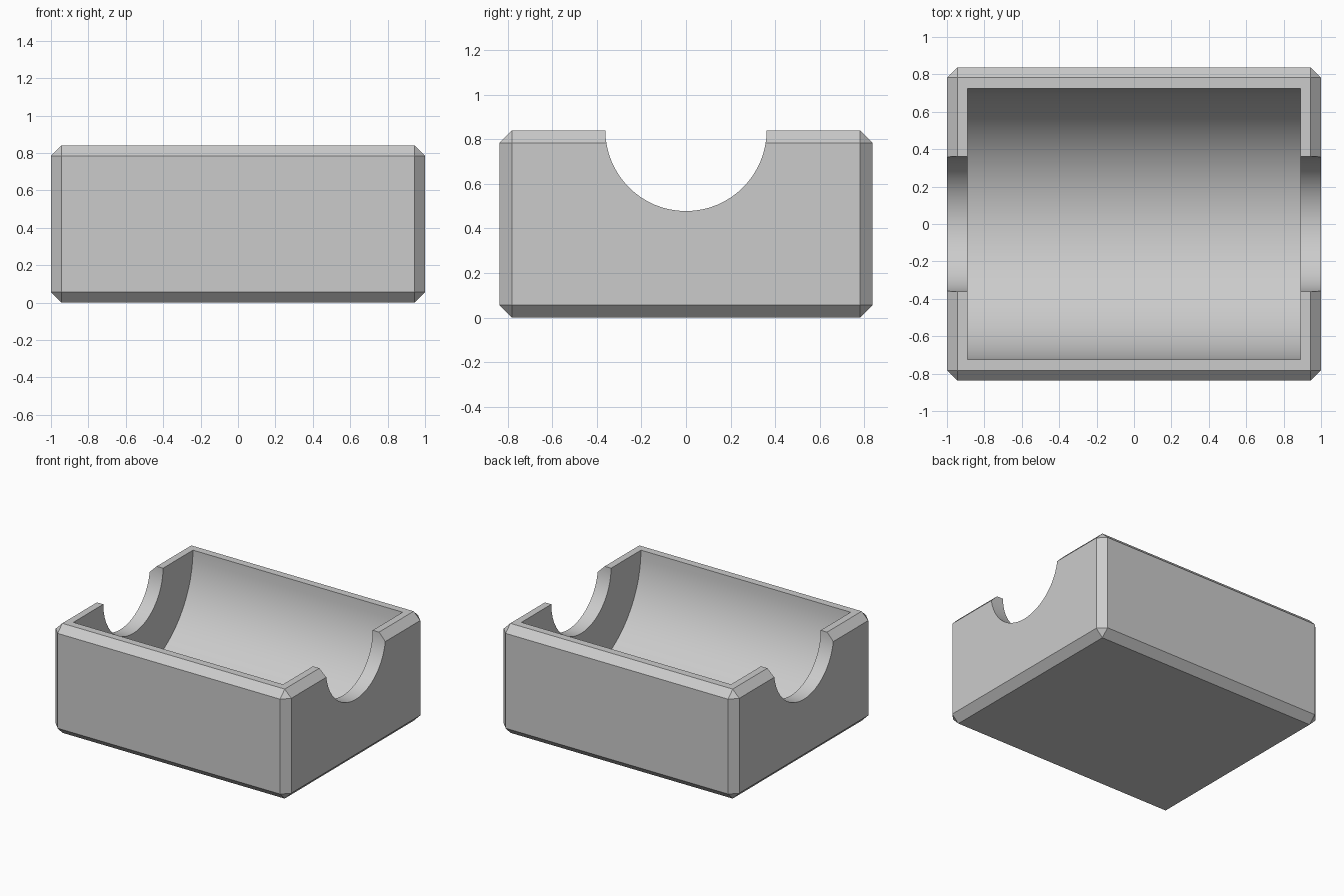
import bpy
import bmesh
import math
from mathutils import Matrix

LENGTH, DEPTH, HEIGHT = 2.0, 1.676, 0.84
CHAMFER = 0.056

cube = bpy.data.objects.get("Cube")
if cube:
    bpy.data.objects.remove(cube, do_unlink=True)

grey = bpy.data.materials.new("plain grey")
grey.use_nodes = True
colour = (0.6, 0.6, 0.6, 1)
grey.diffuse_color = colour
grey.node_tree.nodes["Principled BSDF"].inputs["Base Color"].default_value = colour


def add_object(name, bm):
    mesh = bpy.data.meshes.new(name)
    bm.to_mesh(mesh)
    bm.free()
    mesh.materials.append(grey)
    obj = bpy.data.objects.new(name, mesh)
    bpy.context.collection.objects.link(obj)
    return obj


def add_cutter(name, radius, length):
    """Cylinder along x, centred on the top face of the block."""
    bm = bmesh.new()
    place = Matrix.Translation((0, 0, HEIGHT)) @ Matrix.Rotation(math.pi / 2, 4, "Y")
    bmesh.ops.create_cone(bm, cap_ends=True, segments=64, radius1=radius,
                          radius2=radius, depth=length, matrix=place)
    obj = add_object(name, bm)
    obj.hide_render = True
    obj.hide_set(True)
    return obj


# Chamfered block
bm = bmesh.new()
bmesh.ops.create_cube(bm, size=1, matrix=Matrix.Translation((0, 0, HEIGHT / 2))
                      @ Matrix.Diagonal((LENGTH, DEPTH, HEIGHT, 1)))
bmesh.ops.bevel(bm, geom=bm.edges[:], offset=CHAMFER, segments=1, affect="EDGES")
cradle = add_object("cradle_block", bm)

# Wide trough inside, and a narrower notch through both end walls
cutters = [add_cutter("trough_cutter", 0.725, 1.78),
           add_cutter("end_notch_cutter", 0.362, 2.4)]
for cutter in cutters:
    cut = cradle.modifiers.new(cutter.name, "BOOLEAN")
    cut.operation = "DIFFERENCE"
    cut.solver = "EXACT"
    cut.object = cutter

# Apply the cuts, remove the cutters and smooth the curved walls
bpy.context.view_layer.objects.active = cradle
cradle.select_set(True)
for cutter in cutters:
    bpy.ops.object.modifier_apply(modifier=cutter.name)
    bpy.data.objects.remove(cutter, do_unlink=True)
bpy.ops.object.shade_smooth_by_angle(angle=math.radians(30))
